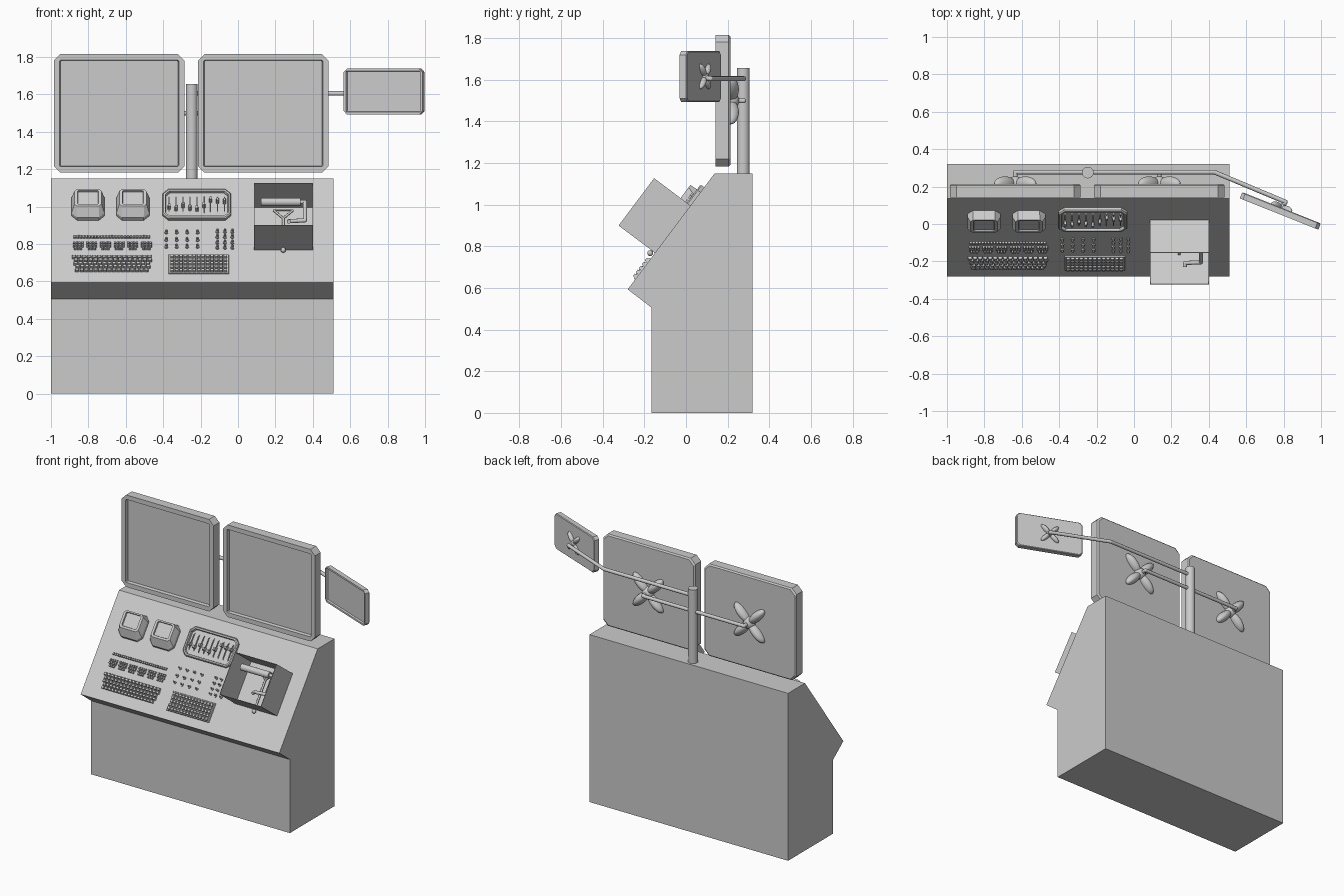
import bpy, bmesh, math, random
from mathutils import Matrix, Vector

if "Cube" in bpy.data.objects:
    bpy.data.objects.remove(bpy.data.objects["Cube"])

random.seed(4)
# Frame of the sloping control panel: local x = right, y = up the slope, z = outward
PANEL = Matrix(((1, 0, 0, 0), (0, .6, -.8, -.28), (0, .8, .6, .593), (0, 0, 0, 1)))


def slope(z):
    return (z - .593) / .8


def finish(name, bm, matrix=None, smooth=False):
    bmesh.ops.recalc_face_normals(bm, faces=bm.faces[:])
    me = bpy.data.meshes.new(name)
    bm.to_mesh(me)
    bm.free()
    ob = bpy.data.objects.new(name, me)
    bpy.context.collection.objects.link(ob)
    if matrix:
        ob.matrix_world = matrix
    if smooth:
        bpy.ops.object.select_all(action='DESELECT')
        ob.select_set(True)
        bpy.context.view_layer.objects.active = ob
        bpy.ops.object.shade_smooth_by_angle(angle=math.radians(40))
    return ob


def loft(bm, rings):
    """Skin a list of closed rings and cap both ends."""
    vs = [[bm.verts.new(p) for p in r] for r in rings]
    n = len(rings[0])
    for a, b in zip(vs, vs[1:]):
        for i in range(n):
            bm.faces.new((a[i], a[(i + 1) % n], b[(i + 1) % n], b[i]))
    bm.faces.new(vs[0])
    bm.faces.new(vs[-1])


def octagon(w, h, c, z, cx=0, cy=0):
    """Rectangle with cut corners at height z."""
    x, y = w / 2, h / 2
    pts = [(-x + c, -y), (x - c, -y), (x, -y + c), (x, y - c),
           (x - c, y), (-x + c, y), (-x, y - c), (-x, -y + c)]
    return [(px + cx, py + cy, z) for px, py in pts]


def rect(w, h, z, cx=0, cy=0):
    return [(cx + sx * w / 2, cy + sy * h / 2, z) for sx, sy in ((-1, -1), (1, -1), (1, 1), (-1, 1))]


def key(bm, x, y, w, h, top=.014, base=0):
    loft(bm, [rect(w, h, base, x, y), rect(w * .75, h * .7, top, x, y)])


def rod(bm, a, b, r, seg=16):
    a, b = Vector(a), Vector(b)
    d = b - a
    m = Matrix.Translation((a + b) / 2) @ d.to_track_quat('Z', 'Y').to_matrix().to_4x4()
    bmesh.ops.create_cone(bm, cap_ends=True, segments=seg, radius1=r, radius2=r, depth=d.length, matrix=m)


def path(bm, pts, r, seg=12):
    for a, b in zip(pts, pts[1:]):
        rod(bm, a, b, r, seg)
    for p in pts[1:-1]:
        bmesh.ops.create_uvsphere(bm, u_segments=seg, v_segments=8, radius=r, matrix=Matrix.Translation(p))


# Cabinet: side profile extruded along x
profile = [(-.165, 0), (.32, 0), (.32, 1.15), (.137, 1.15), (-.28, .593), (-.165, .505)]
bm = bmesh.new()
loft(bm, [[(x, y, z) for y, z in profile] for x in (-1, .51)])
finish("cabinet", bm)


# Monitors: local z points to the viewer
def monitor(name, w, h, t, c, bezel, loc, yaw, lobe):
    m = Matrix.Translation(loc) @ Matrix.Rotation(yaw, 4, 'Z') @ Matrix.Rotation(math.pi / 2, 4, 'X')
    bm = bmesh.new()
    e = t * .12
    wi, hi = w - 2 * bezel, h - 2 * bezel
    loft(bm, [octagon(w - 2 * e, h - 2 * e, c, -t / 2), octagon(w, h, c, -t / 2 + e),
              octagon(w, h, c, t / 2), octagon(wi, hi, c * .15, t / 2),
              octagon(wi - .008, hi - .008, c * .15, t / 2 - t * .3)])
    finish(name, bm, m)
    # Four-lobed mounting bracket on the back
    bm = bmesh.new()
    for k in range(4):
        a = math.pi / 4 + k * math.pi / 2
        mm = Matrix.Translation((0, 0, -t / 2)) @ Matrix.Rotation(a, 4, 'Z') @ \
            Matrix.Translation((lobe * .52, 0, 0)) @ Matrix.Diagonal((lobe * .52, lobe * .2, lobe * .27, 1))
        bmesh.ops.create_uvsphere(bm, u_segments=20, v_segments=12, radius=1, matrix=mm)
    bmesh.ops.create_uvsphere(bm, u_segments=20, v_segments=12, radius=lobe * .28,
                              matrix=Matrix.Translation((0, 0, -t / 2)))
    finish(name + "_bracket", bm, m, True)


monitor("left_monitor", .70, .632, .071, .035, .031, (-.635, .178, 1.499), 0, .15)
monitor("right_monitor", .70, .632, .071, .035, .031, (.135, .178, 1.499), 0, .15)
monitor("side_monitor", .452, .245, .036, .018, .012, (.782, .07, 1.615), math.radians(-21.7), .08)

# Support pole and arms
bm = bmesh.new()
rod(bm, (-.247, .275, 1.14), (-.247, .275, 1.655), .031, 24)
finish("pole", bm, None, True)
bm = bmesh.new()
path(bm, [(-.635, .21, 1.499), (-.635, .277, 1.499), (.135, .277, 1.499), (.135, .21, 1.499)], .012)
finish("lower_arm", bm, None, True)
bm = bmesh.new()
path(bm, [(-.247, .277, 1.605), (.43, .277, 1.605), (.81, .118, 1.605), (.789, .085, 1.61)], .012)
finish("upper_arm", bm, None, True)

# Small wedge displays
for name, x in (("small_display_left", -.802), ("small_display_right", -.562)):
    bm = bmesh.new()
    loft(bm, [octagon(.176, .172, .03, 0, x, .502), octagon(.176, .165, .03, .02, x, .502),
              octagon(.145, .115, .014, .06, x, .524), octagon(.112, .092, .006, .06, x, .526),
              octagon(.108, .088, .006, .05, x, .526)])
    finish(name, bm, PANEL)

# Slider bank: raised frame, tracks and caps
bm = bmesh.new()
cx, cy = -.22, .515
loft(bm, [octagon(.366, .196, .03, 0, cx, cy), octagon(.366, .196, .03, .016, cx, cy),
          octagon(.354, .184, .027, .022, cx, cy), octagon(.336, .166, .022, .022, cx, cy),
          octagon(.33, .16, .022, .006, cx, cy)])
finish("slider_frame", bm, PANEL)
bm = bmesh.new()
for i in range(9):
    x = cx - .148 + i * .037
    key(bm, x, cy, .006, .135, .014)
    key(bm, x, cy + random.uniform(-.035, .035), .016, .024, .032, .006)
finish("sliders", bm, PANEL)

# Knobs in two clusters
bm = bmesh.new()
spots = [(x, z) for x in (-.383, -.328, -.272, -.216) for z in (.866, .826, .79)]
spots += [(x, z) for x in (-.11, -.07, -.03) for z in (.87, .842, .812, .785)]
for x, z in spots:
    y = slope(z) - .008
    rod(bm, (x, y, 0), (x, y, .008), .010, 10)
    rod(bm, (x, y, .008), (x, y + .004, .022), .005, 8)
finish("knobs", bm, PANEL, True)

# Main keyboard: staggered rows narrowing downwards
bm = bmesh.new()
for r in range(5):
    y = slope(.728) - r * .0215
    w = .43 - r * .009
    n = 16
    for i in range(n):
        key(bm, -.675 + (i - (n - 1) / 2) * w / n + (r % 2) * .006, y, w / n * .88, .019)
finish("main_keyboard", bm, PANEL)

# Button strip and button groups
bm = bmesh.new()
for i in range(26):
    key(bm, -.675 + (i - 12.5) * .0158, slope(.836), .0135, .016, .012)
for g in range(6):
    for r, k in ((0, 4), (1, 4), (2, 3)):
        for i in range(k):
            key(bm, -.672 + (g - 2.5) * .073 + (i - (k - 1) / 2) * .0148,
                slope(.803) - r * .0185, .0125, .015, .012)
finish("button_groups", bm, PANEL)

# Grid keypad on a base plate
bm = bmesh.new()
cy = slope(.690)
loft(bm, [rect(.324, .128, 0, -.21, cy), rect(.318, .122, .008, -.21, cy)])
for r in range(5):
    for i in range(13):
        key(bm, -.21 + (i - 6) * .0237, cy + (r - 2) * .0235, .0205, .020, .018, .007)
finish("grid_keypad", bm, PANEL)

# Open-fronted hood box
bm = bmesh.new()
cx, cy, w, h = .243, .361, .316, .284
loft(bm, [rect(w, h, 0, cx, cy), rect(w, h, .219, cx, cy),
          rect(w - .006, h - .006, .219, cx, cy), rect(w - .006, h - .006, .004, cx, cy)])
finish("hood_box", bm, PANEL)

# Roller with cranked handle inside the box
bm = bmesh.new()
rod(bm, (.122, .434, .14), (.335, .434, .14), .022, 20)
path(bm, [(.335, .434, .14), (.358, .434, .14), (.358, .312, .14), (.272, .306, .14), (.272, .292, .155)], .011)
finish("roller_crank", bm, PANEL, True)

# Forked stem that pokes out under the box
bm = bmesh.new()
fork = (.242, .415, .02)
for s in (-1, 1):
    rod(bm, fork, (.242 + s * .052, .462, .03), .006, 10)
rod(bm, (.188, .462, .03), (.296, .462, .03), .004, 10)
rod(bm, fork, (.242, .2, .018), .007, 10)
bmesh.ops.create_uvsphere(bm, u_segments=12, v_segments=8, radius=.014, matrix=Matrix.Translation((.242, .204, .018)))
finish("forked_stem", bm, PANEL, True)
